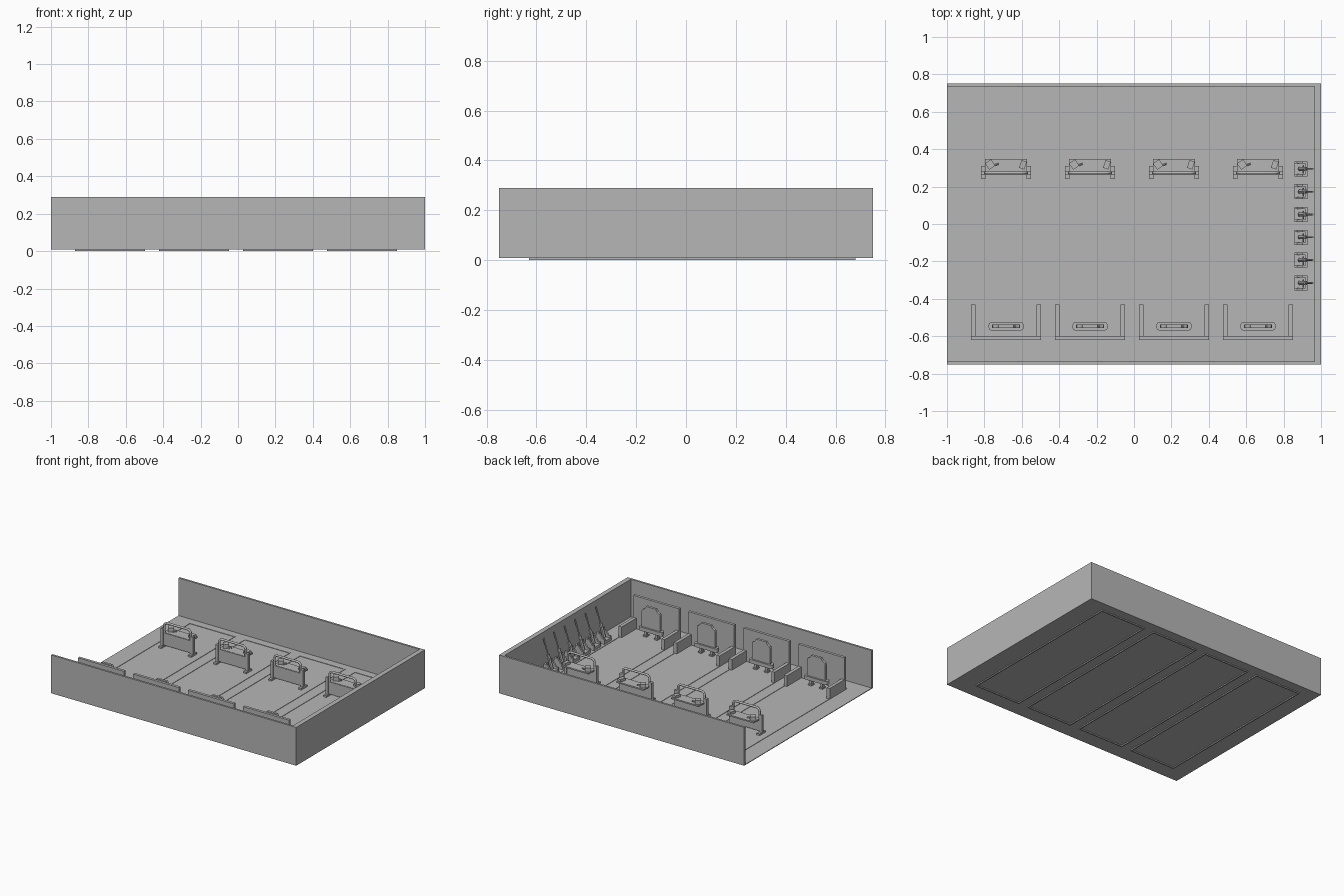
import bpy, bmesh, math
from mathutils import Vector, Matrix

cube = bpy.data.objects.get("Cube")
if cube:
    bpy.data.objects.remove(cube, do_unlink=True)

grey = bpy.data.materials.new("plain_grey")
grey.use_nodes = True
grey.diffuse_color = (0.47, 0.47, 0.47, 1)
grey.node_tree.nodes["Principled BSDF"].inputs["Base Color"].default_value = grey.diffuse_color


def finish(name, bm, smooth=False):
    bmesh.ops.recalc_face_normals(bm, faces=bm.faces[:])
    mesh = bpy.data.meshes.new(name)
    bm.to_mesh(mesh)
    bm.free()
    mesh.materials.append(grey)
    obj = bpy.data.objects.new(name, mesh)
    bpy.context.collection.objects.link(obj)
    if smooth:
        bpy.ops.object.select_all(action='DESELECT')
        obj.select_set(True)
        bpy.context.view_layer.objects.active = obj
        bpy.ops.object.shade_smooth_by_angle()
    return obj


def add_box(bm, x0, x1, y0, y1, z0, z1, turn=0):
    """Add a box by its limits, optionally turned about its own vertical axis."""
    place = (Matrix.Translation(((x0 + x1) / 2, (y0 + y1) / 2, (z0 + z1) / 2))
             @ Matrix.Rotation(math.radians(turn), 4, 'Z')
             @ Matrix.Diagonal((x1 - x0, y1 - y0, z1 - z0, 1)))
    bmesh.ops.create_cube(bm, size=1, matrix=place)


def add_rod(bm, start, end, radius, sides=10):
    start, end = Vector(start), Vector(end)
    axis = end - start
    place = Matrix.Translation((start + end) / 2) @ axis.to_track_quat('Z', 'Y').to_matrix().to_4x4()
    bmesh.ops.create_cone(bm, cap_ends=True, segments=sides, radius1=radius,
                          radius2=radius, depth=axis.length, matrix=place)


def add_prism(bm, points, depth):
    """Extrude a closed outline along a depth vector."""
    face = bm.faces.new([bm.verts.new(p) for p in points])
    ext = bmesh.ops.extrude_face_region(bm, geom=[face])
    moved = [g for g in ext["geom"] if isinstance(g, bmesh.types.BMVert)]
    bmesh.ops.translate(bm, vec=depth, verts=moved)


def boxes(name, limits):
    bm = bmesh.new()
    for b in limits:
        add_box(bm, *b)
    return finish(name, bm)


def rounded(cx, cz, hw, hh, r, steps=4):
    """Outline of a rounded rectangle as pairs."""
    pts = []
    for i, (sx, sz) in enumerate([(1, 1), (-1, 1), (-1, -1), (1, -1)]):
        for k in range(steps + 1):
            a = math.pi / 2 * (i + k / steps)
            pts.append((cx + sx * (hw - r) + r * math.cos(a), cz + sz * (hh - r) + r * math.sin(a)))
    return pts


# Room shell, open on one end
boxes("floor", [(-1, 1, -.75, .75, .008, .013)])
boxes("front_wall", [(-1, 1, -.75, -.735, .008, .29)])
boxes("back_wall", [(-1, 1, .735, .75, .008, .29)])
boxes("end_wall", [(.965, 1, -.75, .75, .008, .29)])


def lane_outline(cx):
    x0, x1, y0, y1, w = cx - .187, cx + .187, -.63, .68, .008
    boxes("lane_outline", [(x0, x0 + w, y0, y1, 0, .016), (x1 - w, x1, y0, y1, 0, .016),
                           (x0, x1, y0, y0 + w, 0, .016), (x0, x1, y1 - w, y1, 0, .016)])


def bay(cx):
    # Tall backboard with low side walls
    boxes("bay_backboard", [(cx - .187, cx + .187, -.62, -.6, .01, .254)])
    boxes("bay_side_walls", [(cx + s * .175 - .0125, cx + s * .175 + .0125, -.6, -.43, .01, .092)
                             for s in (-1, 1)])
    # Target plate with rounded shoulders
    bm = bmesh.new()
    outline = [(cx - .075, -.556, .075), (cx + .075, -.556, .075)]
    for s in (1, -1):
        arc = [(cx + s * (.06 + .015 * math.cos(a)), -.556, .195 + .015 * math.sin(a))
               for a in (0, math.pi / 4, math.pi / 2)]
        neck = [(cx + s * .052, -.556, .215), (cx + s * .04, -.556, .235)]
        outline += (arc + neck) if s > 0 else (arc + neck)[::-1]
    add_prism(bm, outline, (0, .018, 0))
    finish("target_plate", bm)
    # Rounded carrier under the plate
    bm = bmesh.new()
    add_prism(bm, [(x, y, .052) for x, y in rounded(cx, -.547, .093, .022, .014)], (0, 0, .027))
    finish("target_carrier", bm)
    # Stub legs with feet
    boxes("target_legs", [b for s in (-1, 1) for b in (
        (cx + s * .045 - .01, cx + s * .045 + .01, -.557, -.537, .012, .053),
        (cx + s * .045 - .014, cx + s * .045 + .014, -.565, -.529, .012, .022))])


def bench(cx):
    # Posts on feet
    boxes("bench_posts", [b for s in (-1, 1) for b in (
        (cx + s * .122 - .011, cx + s * .122 + .011, .262, .284, .012, .15),
        (cx + s * .122 - .012, cx + s * .122 + .012, .24, .31, .012, .025))])
    boxes("bench_front_panel", [(cx - .112, cx + .112, .266, .28, .03, .12)])
    boxes("bench_top", [(cx - .112, cx + .112, .27, .348, .112, .122)])
    # Rounded hoop above the panel
    curve = bpy.data.curves.new("bench_hoop", 'CURVE')
    curve.dimensions = '3D'
    curve.bevel_depth = .008
    curve.bevel_resolution = 2
    curve.use_fill_caps = True
    path = [(cx - .108, .12)]
    for s in (-1, 1):
        arc = [(cx + s * (.083 + .025 * math.cos(a)), .17 + .025 * math.sin(a))
               for a in [math.pi / 2 * k / 4 for k in range(5)]]
        path += arc if s < 0 else arc[::-1]
    path.append((cx + .108, .12))
    spline = curve.splines.new('POLY')
    spline.points.add(len(path) - 1)
    for p, (x, z) in zip(spline.points, path):
        p.co = (x, .273, z, 1)
    curve.materials.append(grey)
    bpy.context.collection.objects.link(bpy.data.objects.new("bench_hoop", curve))
    # Things lying on the bench
    bm = bmesh.new()
    add_box(bm, cx - .105, cx - .065, .298, .338, .122, .15, 35)
    add_box(bm, cx + .075, cx + .105, .295, .338, .122, .14, -18)
    finish("bench_boxes", bm)
    bm = bmesh.new()
    add_rod(bm, (cx - .068, .312, .128), (cx - .04, .322, .128), .005)
    add_box(bm, cx - .066, cx - .052, .304, .318, .122, .13, 25)
    finish("bench_tool", bm)


for i in range(4):
    centre = -.684 + .449 * i
    lane_outline(centre)
    bay(centre)
    bench(centre)


def rack(cy):
    # Low stand with a sloped cradle
    bm = bmesh.new()
    side = [(.858, .012), (.928, .012), (.928, .085), (.9, .085), (.872, .05), (.858, .05)]
    for s in (-1, 1):
        add_prism(bm, [(x, cy + s * .034 - .006, z) for x, z in side], (0, .012, 0))
    add_box(bm, .858, .928, cy - .034, cy + .034, .012, .035)
    add_box(bm, .918, .928, cy - .034, cy + .034, .035, .085)
    finish("rack_stand", bm)
    # Long rod with a thick lower body, leaning to the wall
    bm = bmesh.new()
    add_rod(bm, (.885, cy, .04), (.955, cy, .25), .005)
    add_rod(bm, (.887, cy, .045), (.918, cy, .14), .012, 6)
    add_rod(bm, (.905, cy - .024, .105), (.905, cy + .018, .115), .006, 6)
    finish("leaning_rod", bm, True)


for i in range(6):
    rack(.295 - .122 * i)
